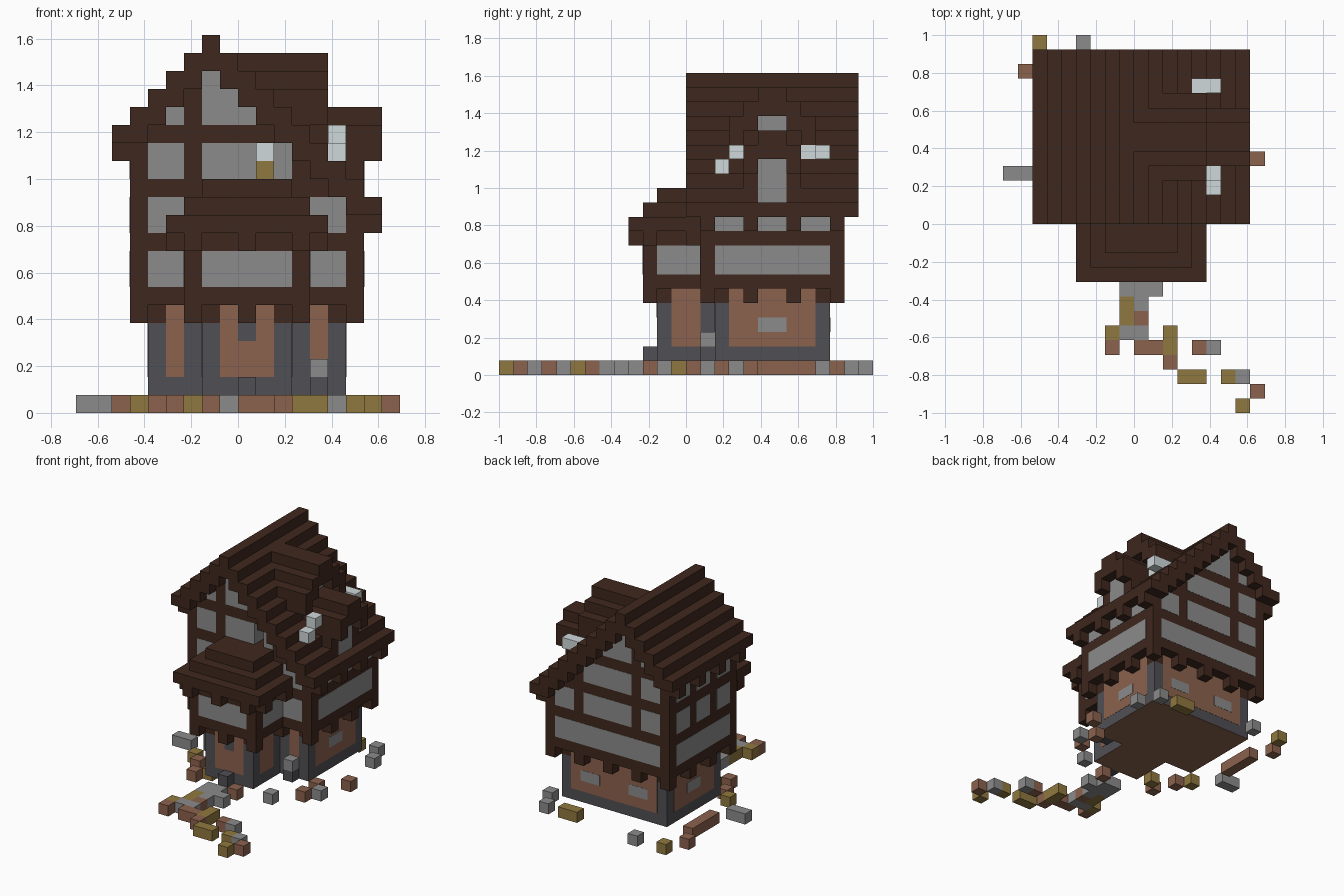
import bpy
import bmesh
from mathutils import Matrix, Vector

UNIT = 1 / 13   # edge length of one building block
THIN = 0.02     # plate thickness in blocks

default_cube = bpy.data.objects.get("Cube")
if default_cube:
    bpy.data.objects.remove(default_cube, do_unlink=True)


def make_material(name, red, green, blue):
    material = bpy.data.materials.new(name)
    material.use_nodes = True
    colour = (red, green, blue, 1)
    material.diffuse_color = colour
    material.node_tree.nodes["Principled BSDF"].inputs["Base Color"].default_value = colour
    return material


timber = make_material("dark timber", .049, .021, .013)
stone = make_material("dark stone", .08, .08, .091)
clay = make_material("clay brown", .26, .122, .074)
grey = make_material("mid grey", .26, .26, .26)
gold = make_material("ochre", .28, .19, .05)
white = make_material("pale white", .63, .69, .7)


def build(name, material, boxes):
    """One object from boxes given as (x range, y range, z range) in blocks."""
    mesh = bpy.data.meshes.new(name)
    bm = bmesh.new()
    for ranges in boxes:
        low = Vector([r[0] for r in ranges]) * UNIT
        high = Vector([r[1] for r in ranges]) * UNIT
        place = Matrix.Translation((low + high) / 2) @ Matrix.Diagonal((high - low).to_4d())
        bmesh.ops.create_cube(bm, size=1, matrix=place)
    bm.to_mesh(mesh)
    bm.free()
    mesh.materials.append(material)
    obj = bpy.data.objects.new(name, mesh)
    bpy.context.collection.objects.link(obj)


def cell(start):
    return (start, start + 1)


def plate(axis, plane, outward, across, height, thick=THIN):
    """Thin plate on a wall; outward is the sign of the wall's facing."""
    depth = tuple(sorted((plane - outward * THIN, plane + outward * thick)))
    return (depth, across, height) if axis == "x" else (across, depth, height)


def roof_top(column):
    return 21 - abs(column + 2)


# Main measures
main_x, main_y = (-6, 7), (1, 11)
base_x, base_y = (-5, 6), (2, 10)
bay_x, bay_y = (-3, 4), (-3, 2)
bay_base_x, bay_base_y = (-2, 3), (-2, 3)
posts_x, posts_y, bay_posts = (-6, -3, 0, 3, 6), (1, 4, 7, 10), (-3, 0, 3)

# Ground floor
build("stone_base", stone, [
    (base_x, base_y, (1, 5)), (bay_base_x, bay_base_y, (1, 5)),
    (cell(0), cell(-3), cell(1)), (cell(4), cell(1), cell(1))])
build("base_capping", timber, [
    (base_x, base_y, (5, 6)), (bay_base_x, bay_base_y, (5, 6))])
build("floor_underside", clay, [
    (base_x, base_y, (1 - THIN, 1)), (bay_base_x, bay_base_y, (1 - THIN, 1))])
build("barrel", grey, [(cell(4), cell(1), cell(2))])

panel_z = (2, 6)
panels = [plate("y", base_y[0], -1, cell(x), panel_z) for x in (-4, 4)]
panels += [plate("x", base_x[s], d, (3, 9), panel_z) for s, d in ((0, -1), (1, 1))]
panels += [plate("x", bay_base_x[s], d, (-1, 1), panel_z) for s, d in ((0, -1), (1, 1))]
panels += [plate("y", base_y[1], 1, (-4, 5), panel_z),
           plate("y", bay_base_y[0], -1, (-1, 2), panel_z)]
build("clay_panels", clay, panels)
small = [plate("x", base_x[s], d, (5, 7), cell(3), THIN * 2) for s, d in ((0, -1), (1, 1))]
small += [plate("y", base_y[1], 1, (x, x + 2), cell(3), THIN * 2) for x in (-3, 2)]
build("base_windows", grey, small)
build("door_keystone", stone, [plate("y", bay_base_y[0], -1, cell(0), cell(4), THIN * 2)])

# Upper floors, stepped up to fit under the roof, with an open casement
casement, casement_z, casement_back = 1, (13, 15), 3
walls = []
for column in range(*main_x):
    top = roof_top(column) - 1
    if column == casement:
        walls += [(cell(column), main_y, (6, casement_z[0])),
                  (cell(column), (casement_back, main_y[1]), casement_z),
                  (cell(column), main_y, (casement_z[1], top))]
    else:
        walls.append((cell(column), main_y, (6, top)))
build("upper_walls", timber, walls)
build("bay_walls", timber, [(bay_x, bay_y, (6, 10))])
recess = (main_y[0], casement_back)
build("casement_lining", grey, [
    plate("x", casement, 1, recess, casement_z),
    plate("x", casement + 1, -1, recess, casement_z)])
build("candle_flame", white, [plate("y", casement_back, -1, cell(casement), cell(14))])
build("candle_stand", gold, [plate("y", casement_back, -1, cell(casement), cell(13))])

# Brackets under the overhanging storey
brackets = [(cell(x), cell(y), cell(5)) for x in posts_x for y in (1, 10)
            if y > 1 or x != 0]
brackets += [(cell(x), cell(y), cell(5)) for x in (-6, 6) for y in posts_y[1:-1]]
brackets += [(cell(x), cell(-3), cell(5)) for x in bay_posts]
build("floor_brackets", timber, brackets)

# Gable windows, trimmed by the roof line
rows = ((7, 9), (10, 12), (13, 15), (16, 19))
bays = ((-5, -3), (-2, 3), (4, 6))
gable_windows = []
for plane, outward in ((main_y[0], -1), (main_y[1], 1)):
    for row, (low, high) in enumerate(rows):
        spans = ((-5, 6),) if row == 0 and outward > 0 else bays
        for span in spans:
            for column in range(*span):
                top = min(high, roof_top(column) - 2)
                is_open = outward < 0 and column == casement and low == casement_z[0]
                if top > low and not is_open:
                    gable_windows.append(plate("y", plane, outward, cell(column), (low, top)))
build("gable_windows", grey, gable_windows)

# Side windows
side = []
for plane, outward, top in ((main_x[0], -1, 15), (main_x[1], 1, 11)):
    side.append(plate("x", plane, outward, (2, 10), rows[0]))
    for low, high in rows[1:3]:
        if low < top:
            side += [plate("x", plane, outward, (y + 1, y + 3), (low, min(high, top)))
                     for y in posts_y[:-1]]
build("side_windows", grey, side)
bay_windows = [plate("y", bay_y[0], -1, (-2, 3), rows[0])]
bay_windows += [plate("x", bay_x[s], d, (-2, 1), rows[0]) for s, d in ((0, -1), (1, 1))]
build("bay_windows", grey, bay_windows)

# Main roof: stepped, uneven gable with thin bracketed eaves
roof, eave_brackets = [], []
for column in range(-7, 8):
    top = roof_top(column)
    eave = abs(column) == 7
    roof.append((cell(column), (0, 12), (top - (1 if eave else 2), top)))
    if eave:
        eave_brackets += [(cell(column), cell(y), cell(top - 2)) for y in posts_y]
build("main_roof", timber, roof)
build("eave_brackets", timber, eave_brackets)

# Bay roof: three shrinking tiers
tiers = [((-4 + i, 5 - i), (-4 + i, 1), cell(10 + i)) for i in range(3)]
build("bay_roof", timber, tiers)
bay_brackets = [(cell(x), cell(-4), cell(9)) for x in bay_posts]
bay_brackets += [(cell(x), cell(y), cell(9)) for x in (-4, 4) for y in (-3, 0)]
build("bay_roof_brackets", timber, bay_brackets)


# Two stacked dormers on the long slope
def dormer(name, span, ridge, steps):
    boxes = [(span, (5, 7), (ridge - 2, ridge))]
    for i in range(1, steps):
        for y in (5 - i, 6 + i):
            boxes.append((span, cell(y), (ridge - 2 - i, ridge - i)))
    build(name + "_roof", timber, boxes)
    wall_end = span[1] - 1
    build(name + "_walls", timber, [
        ((span[0], wall_end), (4, 8), (11, ridge - 2.5)),
        ((span[0], wall_end), (5, 7), (11, ridge - 1))])
    return wall_end


upper_end = dormer("upper_dormer", (-1, 5), 20, 3)
lower_end = dormer("lower_dormer", (3, 8), 17, 2)
build("dormer_windows", grey, [
    plate("x", upper_end, 1, (5, 7), cell(17)),
    plate("x", lower_end, 1, (5, 7), (12, 15))])

# Small ornaments resting on the roof
build("roof_ornaments", white, [
    (cell(5), cell(2), cell(14)), (cell(5), cell(3), cell(15)),
    (cell(4), cell(8), cell(15)), ((4, 6), cell(9), cell(15))])


# Loose paving stones: path at the front and strays around the walls
def paving(name, material, spots):
    build(name, material, [(cell(x), cell(y), cell(0)) for x, y in spots])


paving("grey_paving", grey, [
    (-1, -5), (0, -5), (1, -5), (0, -6), (-1, -8), (0, -8), (5, -9), (7, -11),
    (-4, 12), (-9, 3), (-8, 3), (6, 11), (7, 9), (7, 1), (4, -2),
    (-1, -4), (0, -4)])
paving("clay_paving", clay, [
    (0, -7), (-2, -9), (0, -9), (1, -9), (2, -10), (4, -9), (8, -12), (-8, 10),
    (8, 4), (-7, 8), (-7, 5), (-5, 0), (-4, -2), (6, 0), (6, 2), (1, -3),
    (-7, 6), (-7, 7)])
paving("ochre_paving", gold, [
    (-1, -7), (-1, -6), (-2, -8), (2, -9), (2, -8), (3, -11), (4, -11),
    (6, -11), (7, -13), (-7, 12), (3, 11), (4, 11), (-3, -1), (-6, 1)])
